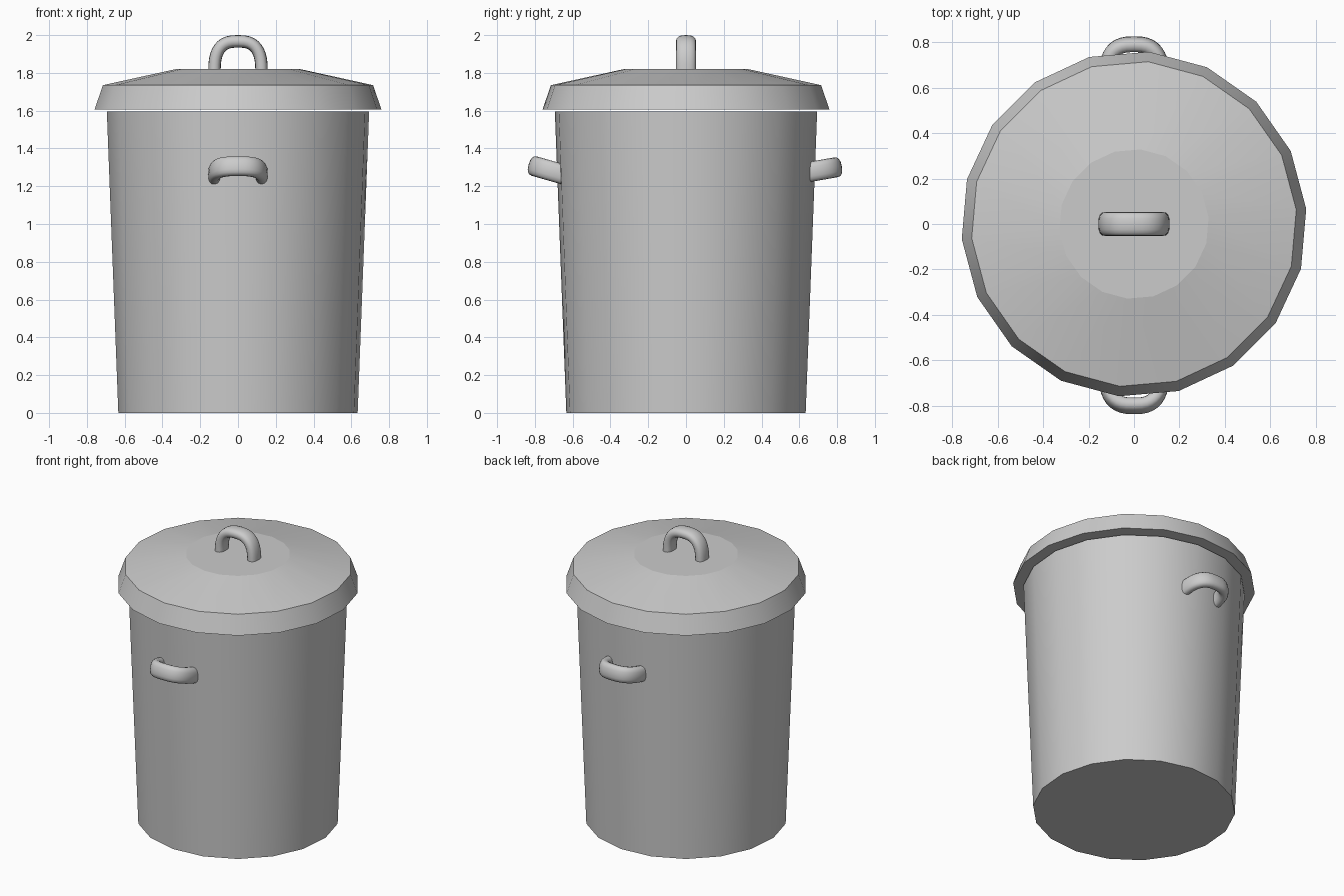
import bpy, bmesh
from math import sin, cos, pi, radians, copysign
from mathutils import Vector

if "Cube" in bpy.data.objects:
    bpy.data.objects.remove(bpy.data.objects["Cube"])

SIDES = 18
TURN = radians(5)


def finish(name, bm, angle):
    bmesh.ops.recalc_face_normals(bm, faces=bm.faces[:])
    mesh = bpy.data.meshes.new(name)
    bm.to_mesh(mesh)
    bm.free()
    ob = bpy.data.objects.new(name, mesh)
    bpy.context.collection.objects.link(ob)
    bpy.ops.object.select_all(action='DESELECT')
    ob.select_set(True)
    bpy.context.view_layer.objects.active = ob
    bpy.ops.object.shade_smooth_by_angle(angle=radians(angle))
    return ob


def skin(bm, rings):
    """Join successive closed rings with quads and cap both ends."""
    rings = [[bm.verts.new(p) for p in r] for r in rings]
    n = len(rings[0])
    for a, b in zip(rings, rings[1:]):
        for i in range(n):
            j = (i + 1) % n
            bm.faces.new((a[i], a[j], b[j], b[i]))
    bm.faces.new(rings[0][::-1])
    return bm.faces.new(rings[-1])


def turned(name, profile, sharp_top=False):
    bm = bmesh.new()
    rings = [[(r * cos(TURN + 2 * pi * i / SIDES), r * sin(TURN + 2 * pi * i / SIDES), z)
              for i in range(SIDES)] for r, z in profile]
    top = skin(bm, rings)
    ob = None
    if sharp_top:
        # split the flat centre disc so it keeps a crisp border
        bmesh.ops.split_edges(bm, edges=list(top.edges))
    return finish(name, bm, 30)


def power(v, e):
    return copysign(abs(v) ** e, v)


def handle(name, location, tilt):
    """Arched grip with a rounded flat section; local z points away from the can."""
    bm = bmesh.new()
    half, rise, steps, sect = 0.125, 0.167, 20, 16
    path = [Vector((half, 0, -0.0))]
    for i in range(1, steps):
        t = pi * i / steps
        path.append(Vector((half * power(cos(t), 0.72), 0, rise * sin(t) ** 0.72)))
    path.append(Vector((-half, 0, 0)))
    rings = []
    for i, p in enumerate(path):
        if i in (0, steps):
            tan = Vector((0, 0, 1 if i == 0 else -1))
        else:
            tan = (path[i + 1] - path[i - 1]).normalized()
        side = Vector((tan.z, 0, -tan.x))
        rings.append([p + side * (0.033 * power(cos(a), 0.8))
                      + Vector((0, 0.053 * power(sin(a), 0.8), 0))
                      for a in (2 * pi * k / sect for k in range(sect))])
    skin(bm, rings)
    ob = finish(name, bm, 50)
    ob.location = location
    ob.rotation_euler.x = radians(tilt)
    return ob


# tapered can body
turned("can_body", [(0.636, 0), (0.697, 1.595)])

# lid with flared rim, shallow cone and flat centre
turned("lid", [(0.762, 1.607), (0.718, 1.735), (0.33, 1.82)], sharp_top=True)

# lid grip and the two side grips
handle("lid_handle", (0, 0, 1.80), 0)
handle("front_handle", (0, -0.641, 1.26), 74)
handle("back_handle", (0, 0.628, 1.271), -80)
